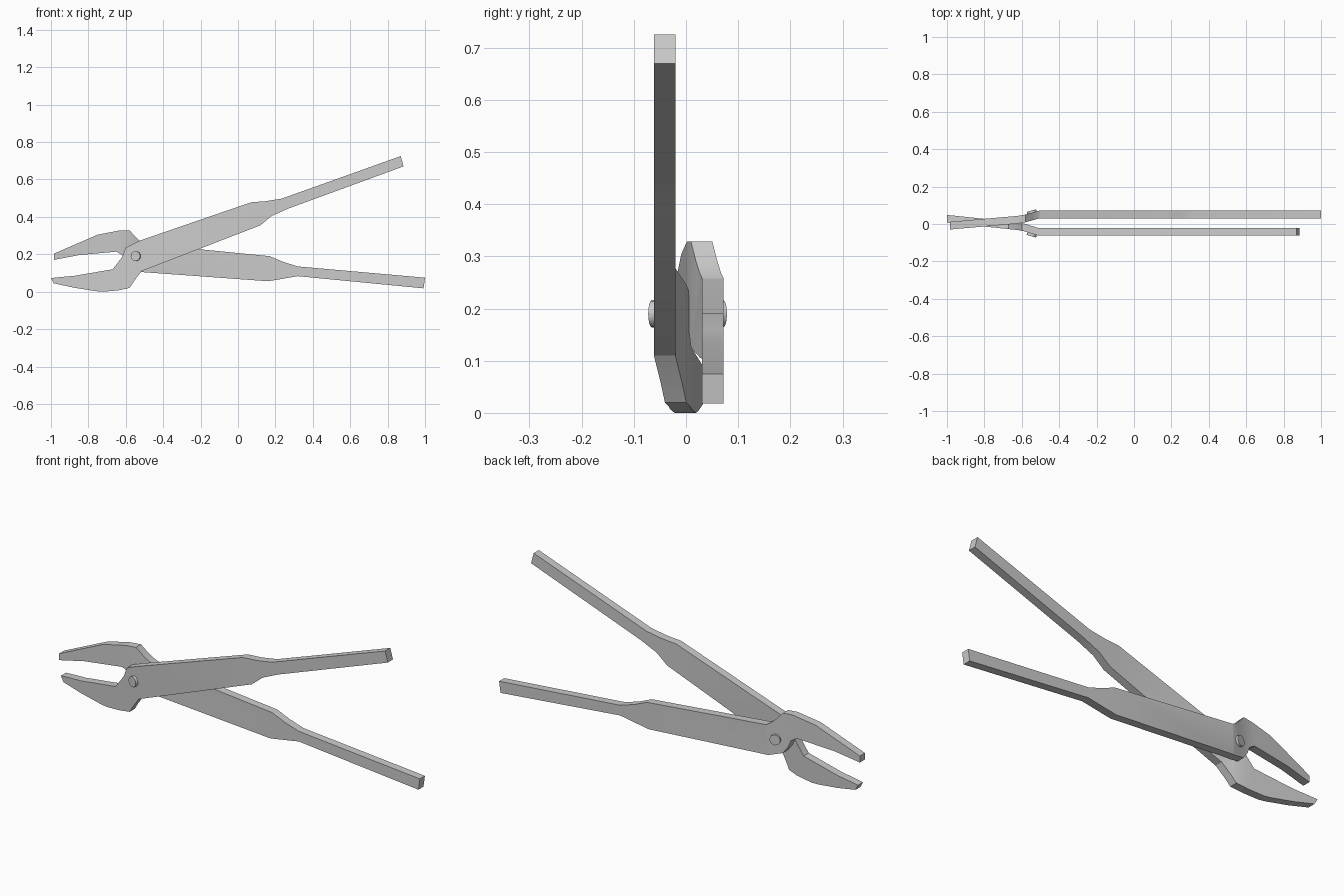
import bpy, bmesh, math
from mathutils import Vector

if "Cube" in bpy.data.objects:
    bpy.data.objects.remove(bpy.data.objects["Cube"])

THICK = 0.041


def interp(keys, x):
    # piecewise linear lookup, keys sorted by rising x
    if x <= keys[0][0]:
        return keys[0][1]
    for (x0, y0), (x1, y1) in zip(keys, keys[1:]):
        if x <= x1:
            return y0 + (y1 - y0) * (x - x0) / (x1 - x0)
    return keys[-1][1]


def smooth(ob):
    bpy.ops.object.select_all(action='DESELECT')
    ob.select_set(True)
    bpy.context.view_layer.objects.active = ob
    bpy.ops.object.shade_smooth_by_angle(angle=math.radians(30))


def make_arm(name, outline, bend):
    # extrude the side profile, cut it at the bends, then offset it sideways
    bm = bmesh.new()
    face = bm.faces.new([bm.verts.new((x, -THICK / 2, z)) for x, z in outline])
    ext = bmesh.ops.extrude_face_region(bm, geom=[face])
    verts = [g for g in ext['geom'] if isinstance(g, bmesh.types.BMVert)]
    bmesh.ops.translate(bm, verts=verts, vec=(0, THICK, 0))
    for x, _ in bend[1:]:
        bmesh.ops.bisect_plane(bm, geom=bm.verts[:] + bm.edges[:] + bm.faces[:],
                               plane_co=(x, 0, 0), plane_no=(1, 0, 0), dist=1e-5)
    bmesh.ops.triangulate(bm, faces=[f for f in bm.faces if len(f.verts) > 4])
    for v in bm.verts:
        v.co.y += interp(bend, v.co.x)
    bmesh.ops.recalc_face_normals(bm, faces=bm.faces[:])
    me = bpy.data.meshes.new(name)
    bm.to_mesh(me)
    bm.free()
    ob = bpy.data.objects.new(name, me)
    bpy.context.collection.objects.link(ob)
    smooth(ob)


# front arm: raised handle running into the lower jaw
make_arm("front_arm", [
    (0.87, 0.725), (0.235, 0.498), (0.15, 0.484), (0.07, 0.478),
    (-0.52, 0.275), (-0.60, 0.236), (-0.62, 0.185), (-0.67, 0.12),
    (-0.88, 0.084), (-0.93, 0.080), (-1.0, 0.073), (-0.985, 0.045), (-0.88, 0.022),
    (-0.76, 0.003), (-0.72, 0.0), (-0.64, 0.007), (-0.58, 0.02), (-0.555, 0.058),
    (-0.515, 0.11), (0.12, 0.355), (0.18, 0.405), (0.27, 0.445), (0.885, 0.67)],
    [(-1.0, 0.028), (-0.62, -0.012), (-0.58, -0.02), (-0.515, -0.041)])

# back arm: lowered handle running into the upper jaw
make_arm("back_arm", [
    (1.0, 0.075), (0.32, 0.135), (0.24, 0.16), (0.17, 0.19),
    (-0.50, 0.256), (-0.52, 0.268), (-0.545, 0.29), (-0.58, 0.328),
    (-0.63, 0.328), (-0.75, 0.305), (-0.87, 0.253), (-0.985, 0.203),
    (-0.985, 0.17), (-0.85, 0.196), (-0.65, 0.214), (-0.62, 0.195),
    (-0.605, 0.16), (-0.58, 0.125), (-0.515, 0.105), (0.16, 0.056),
    (0.22, 0.066), (0.32, 0.083), (0.992, 0.018)],
    [(-0.985, -0.009), (-0.62, 0.023), (-0.58, 0.03), (-0.505, 0.051)])

# rivet heads, square to the slanted plates
for name, y, sign in (("front_rivet", -0.052, -1), ("back_rivet", 0.058, 1)):
    axis = Vector((-0.28, sign, 0))
    bpy.ops.mesh.primitive_cylinder_add(
        vertices=16, radius=0.026, depth=0.028, location=(-0.545, y, 0.19),
        rotation=axis.to_track_quat('Z', 'Y').to_euler())
    bpy.context.object.name = name
    smooth(bpy.context.object)
